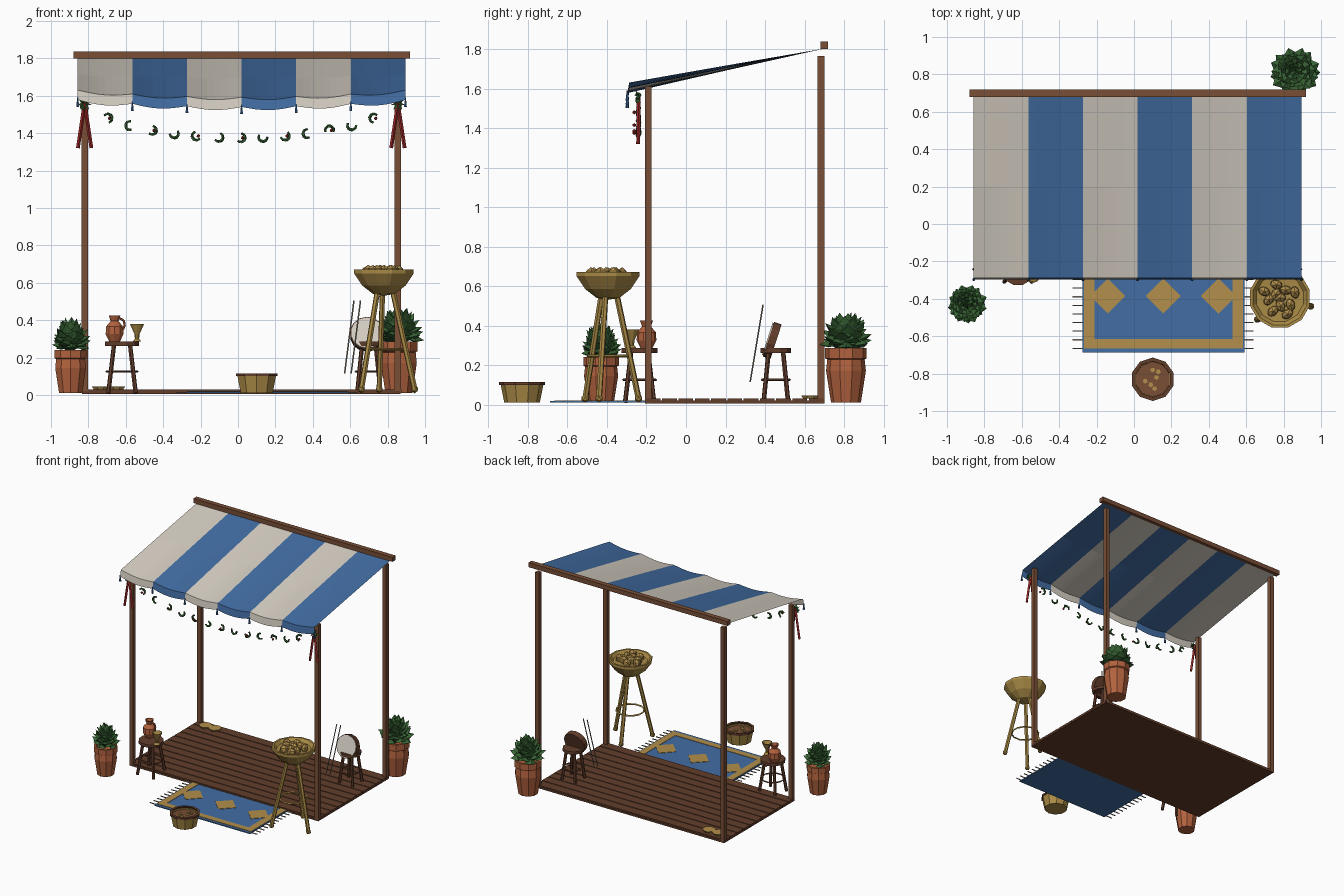
import bpy, bmesh, math, random
from mathutils import Vector, Matrix

if "Cube" in bpy.data.objects:
    bpy.data.objects.remove(bpy.data.objects["Cube"])

random.seed(4)


def lin(c):
    c /= 255
    return c / 12.92 if c <= 0.04045 else ((c + 0.055) / 1.055) ** 2.4


def material(name, r, g, b):
    m = bpy.data.materials.new(name)
    m.diffuse_color = (lin(r), lin(g), lin(b), 1)
    m.use_nodes = True
    m.node_tree.nodes["Principled BSDF"].inputs["Base Color"].default_value = m.diffuse_color
    return m


CREAM = material("cream canvas", 212, 205, 193)
BLUE = material("blue cloth", 66, 109, 163)
WOOD = material("post wood", 120, 78, 53)
DARK = material("dark wood", 98, 61, 43)
CLAY = material("terracotta", 178, 98, 62)
GREEN = material("leaf green", 56, 100, 52)
OCHRE = material("ochre", 178, 143, 76)
BRASS = material("brass", 170, 139, 70)
RED = material("red ribbon", 165, 42, 42)
GREY = material("grey stick", 150, 145, 133)


def finish(bm, name, *mats):
    bmesh.ops.remove_doubles(bm, verts=bm.verts, dist=1e-5)
    bmesh.ops.recalc_face_normals(bm, faces=bm.faces)
    me = bpy.data.meshes.new(name)
    bm.to_mesh(me)
    bm.free()
    for m in mats:
        me.materials.append(m)
    ob = bpy.data.objects.new(name, me)
    bpy.context.collection.objects.link(ob)
    return ob


def add_box(bm, x0, x1, y0, y1, z0, z1):
    mat = Matrix.Translation(((x0 + x1) / 2, (y0 + y1) / 2, (z0 + z1) / 2)) @ \
        Matrix.Diagonal((x1 - x0, y1 - y0, z1 - z0, 1))
    bmesh.ops.create_cube(bm, size=1, matrix=mat)


def box(name, mat, *dims):
    bm = bmesh.new()
    add_box(bm, *dims)
    return finish(bm, name, mat)


def add_rod(bm, a, b, r, n=6, r2=None):
    a, b = Vector(a), Vector(b)
    d = b - a
    m = Matrix.Translation((a + b) / 2) @ d.to_track_quat('Z', 'Y').to_matrix().to_4x4()
    bmesh.ops.create_cone(bm, cap_ends=True, segments=n, radius1=r,
                          radius2=r if r2 is None else r2, depth=d.length, matrix=m)


def lathe(name, mat, profile, loc, n=10, closed=False):
    """Spin a list of (radius, height) around z."""
    bm = bmesh.new()
    pts = profile + profile[:1] if closed else profile
    rings = [[bm.verts.new((r * math.cos(t), r * math.sin(t), z))
              for t in (2 * math.pi * (i + .5) / n for i in range(n))] for r, z in pts]
    for p, q in zip(rings, rings[1:]):
        for i in range(n):
            j = (i + 1) % n
            bm.faces.new((p[i], p[j], q[j], q[i]))
    bmesh.ops.translate(bm, verts=bm.verts, vec=loc)
    bmesh.ops.dissolve_degenerate(bm, dist=1e-5, edges=bm.edges)
    return finish(bm, name, mat)


def ring(name, mat, r, t, loc, n=12):
    return lathe(name, mat, [(r + t, 0), (r, t), (r - t, 0), (r, -t)], loc, n, True)


# Platform with separate planks
box("platform_base", DARK, -.835, .87, -.207, .70, .006, .02)
bm = bmesh.new()
step = .907 / 11
for i in range(11):
    y = -.207 + i * step
    add_box(bm, -.838, .873, y + .004, y + step - .004, .012, .03)
finish(bm, "platform_planks", DARK)

# Posts and ridge beam
for x in (-.82, .855):
    box("front_post", WOOD, x - .017, x + .017, -.207, -.175, .01, 1.61)
    box("back_post", WOOD, x - .017, x + .017, .667, .702, .01, 1.765)
box("ridge_beam", WOOD, -.88, .92, .68, .72, 1.80, 1.837)

# Striped canopy with scalloped valance
X0, SW, SEG = -.857, .292, 8


def seam_z(x):
    u = (x - .02) / .876
    s = (x - X0) / SW
    return 1.592 + .038 * u * u - .014 * math.sin(math.pi * (s % 1))


def hem_z(x):
    s = (x - X0) / SW
    return seam_z(x) - .052 - .004 * math.sin(math.pi * (s % 1))


bm = bmesh.new()
cols = []
for i in range(6 * SEG + 1):
    x = X0 + SW * i / SEG
    z = seam_z(x)
    cols.append([bm.verts.new(p) for p in
                 ((x, .70, 1.802), (x, .2, 1.802 + (z - 1.802) * .5), (x, -.288, z), (x, -.296, hem_z(x)))])
for i, (p, q) in enumerate(zip(cols, cols[1:])):
    for k in range(3):
        f = bm.faces.new((p[k], q[k], q[k + 1], p[k + 1]))
        f.material_index = (i // SEG) % 2
finish(bm, "striped_canopy", CREAM, BLUE)

# Tassels at the stripe seams
bm = bmesh.new()
for i in range(7):
    x = X0 + SW * i
    z = hem_z(x) + .012
    add_rod(bm, (x, -.297, z), (x, -.297, z - .02), .004)
    add_rod(bm, (x, -.297, z - .05), (x, -.297, z - .015), .009, 6, .005)
finish(bm, "tassels", BLUE)


def add_leaf(bm, base, direction, length, width):
    """Folded diamond leaf with some thickness."""
    d = direction.normalized()
    side = d.cross(Vector((0, 0, 1)))
    side = side.normalized() if side.length > .1 else Vector((1, 0, 0))
    up = side.cross(d)
    mid = base + d * length * .5
    a, tip = bm.verts.new(base), bm.verts.new(base + d * length - up * length * .12)
    l, r = (bm.verts.new(mid + s * side * width - up * width * .3) for s in (1, -1))
    top, low = bm.verts.new(mid + up * width * .45), bm.verts.new(mid - up * width * .4)
    for p, q in ((l, top), (top, r), (r, low), (low, l)):
        bm.faces.new((a, p, q))
        bm.faces.new((tip, q, p))


# Garland sprigs with berries
leaves, berries = bmesh.new(), bmesh.new()
for i in range(15):
    u = (i - 7) / 7
    c = Vector((.015 + .83 * u, -.24, 1.375 + .12 * u * u + .055 * u ** 8))
    start = random.uniform(0, 6.28)
    pts = [c + Vector((math.cos(start + k * .75), random.uniform(-.3, .3),
                       math.sin(start + k * .75))) * .024 for k in range(6)]
    for k, (a, b) in enumerate(zip(pts, pts[1:])):
        add_rod(leaves, a, b, .009 - .0012 * abs(k - 2), 5)
    if i % 2 == 1 or i == 7:
        bmesh.ops.create_icosphere(berries, subdivisions=1, radius=.01,
                                   matrix=Matrix.Translation(c + Vector((.01, -.022, 0))))
# Leaf knots on the front posts
for x in (-.82, .855):
    for k in range(8):
        t = k * math.pi / 4
        add_leaf(leaves, Vector((x, -.24, 1.555)), Vector((math.cos(t), -.3, math.sin(t))), .04, .014)
finish(leaves, "garland_leaves", GREEN)
finish(berries, "garland_berries", RED)

# Red ribbons
bm = bmesh.new()
for x in (-.82, .855):
    for s in (-1, 1):
        add_rod(bm, (x, -.24, 1.56), (x + s * .036, -.242, 1.32), .010, 4)
finish(bm, "ribbons", RED)


# Potted plants
def plant(x, y, rad, h, leaf_r, top):
    lathe("plant_pot", CLAY, [(0, .01), (rad * .72, .01), (rad * .96, h * .6), (rad * .9, h * .8),
                              (rad, h * .82), (rad, h), (rad * .82, h), (rad * .8, h * .9), (0, h * .9)], (x, y, 0))
    bm = bmesh.new()
    c = Vector((x, y, h + .01))
    for k in range(46):
        t = k * 2.4
        e = .05 + 1.45 * (k / 46)
        d = Vector((math.cos(t) * math.cos(e), math.sin(t) * math.cos(e), math.sin(e)))
        reach = Vector((d.x * leaf_r, d.y * leaf_r, d.z * (top - h - .01)))
        tip = random.uniform(.88, 1.03)
        add_leaf(bm, c + reach * .3, reach, reach.length * (tip - .3), leaf_r * .34)
    bmesh.ops.create_icosphere(bm, subdivisions=1, radius=leaf_r * .68,
                               matrix=Matrix.Translation(c + Vector((0, 0, .05))))
    finish(bm, "plant_leaves", GREEN)


plant(-.895, -.43, .09, .24, .112, .415)
plant(.86, .81, .105, .285, .138, .475)


# Stools
def stool(x, y, r):
    lathe("stool_seat", DARK, [(0, .262), (r, .262), (r, .285), (0, .285)], (x, y, 0), 12)
    bm = bmesh.new()
    for k in range(4):
        t = math.pi / 4 + k * math.pi / 2
        c, s = math.cos(t), math.sin(t)
        add_rod(bm, (x + c * r * 1.1, y + s * r * 1.1, .01), (x + c * r * .65, y + s * r * .65, .265), .012)
    finish(bm, "stool_legs", DARK)
    ring("stool_rung", DARK, r * .92, .006, (x, y, .125))


stool(-.62, -.235, .094)
stool(.70, .455, .08)

# Jug and goblet
lathe("jug", CLAY, [(0, .285), (.03, .285), (.05, .325), (.048, .365), (.022, .395), (.033, .425),
                    (.026, .425), (.016, .395), (0, .39)], (-.66, -.20, 0))
bm = bmesh.new()
hp = [(-.635, .41), (-.612, .4), (-.605, .375), (-.615, .35)]
for (a, b), (c, d) in zip(hp, hp[1:]):
    add_rod(bm, (a, -.2, b), (c, -.2, d), .006)
finish(bm, "jug_handle", CLAY)
lathe("goblet", BRASS, [(0, .285), (.025, .285), (.012, .30), (.014, .325), (.04, .38),
                        (.034, .38), (.012, .335), (0, .335)], (-.54, -.275, 0))

# Hand drum leaning on the back stool
tilt = Matrix.Translation((.69, .435, .325)) @ Matrix.Rotation(math.radians(72), 4, 'X')
for name, mat, r, lo, hi in (("drum_body", DARK, .092, -.022, .018), ("drum_head", CREAM, .086, .016, .024)):
    lathe(name, mat, [(0, lo), (r, lo), (r, hi), (0, hi)], (0, 0, 0), 14).data.transform(tilt)

# Thin sticks
bm = bmesh.new()
for x in (.57, .605):
    add_rod(bm, (x, .325, .115), (x + .05, .39, .505), .004)
finish(bm, "sticks", GREY)

# Tripod brazier
BX, BY = .78, -.395
lathe("brazier_bowl", BRASS, [(0, .53), (.06, .54), (.12, .585), (.165, .65), (.165, .67),
                              (.15, .67), (.13, .645), (0, .635)], (BX, BY, 0), 12)
bm = bmesh.new()
for fx, fy in ((.66, -.51), (.945, -.44), (.755, -.24)):
    foot = Vector((fx, fy, .03))
    hub = Vector((BX, BY, .56)) + (Vector((fx, fy, 0)) - Vector((BX, BY, 0))) * .28
    add_rod(bm, foot, hub, .015)
    bmesh.ops.create_icosphere(bm, subdivisions=1, radius=.021, matrix=Matrix.Translation(foot))
finish(bm, "brazier_legs", BRASS)
ring("brazier_ring", BRASS, .105, .007, (BX, BY, .245))
bm = bmesh.new()
for k in range(11):
    t, r = k * 2.4, .1 * math.sqrt(k / 11)
    m = Matrix.Translation((BX + r * math.cos(t), BY + r * math.sin(t), .66)) @ \
        Matrix.Rotation(k, 4, 'Z') @ Matrix.Diagonal((1.1, .8, 1.05, 1))
    bmesh.ops.create_icosphere(bm, subdivisions=1, radius=.034, matrix=m)
finish(bm, "brazier_lumps", OCHRE)

# Front tub with flakes
TX, TY = .10, -.83
lathe("tub", BRASS, [(0, .01), (.09, .01), (.108, .1), (.095, .1), (.09, .07), (0, .07)], (TX, TY, 0))
lathe("tub_rim", DARK, [(.104, .1), (.116, .1), (.116, .115), (.096, .115)], (TX, TY, 0), 10, True)
lathe("tub_filling", WOOD, [(0, .08), (.097, .08), (.097, .092), (0, .092)], (TX, TY, 0))
bm = bmesh.new()
for dx, dy in ((-.04, -.01), (0, .05), (.02, .01), (.03, .04), (-.01, -.03), (.01, -.05)):
    add_rod(bm, (TX + dx, TY + dy, .09), (TX + dx, TY + dy, .098), .014, 5)
finish(bm, "tub_flakes", OCHRE)

# Rug with border, diamonds and fringe
box("rug", BLUE, -.275, .59, -.688, -.08, .01, .018)
bm = bmesh.new()
for d in ((-.268, -.212, -.665, -.10), (.527, .583, -.665, -.10), (-.268, .583, -.665, -.615), (-.268, .583, -.15, -.10)):
    add_box(bm, *d, .016, .021)
for x in (-.14, .157, .452):
    add_rod(bm, (x, -.385, .016), (x, -.385, .021), .094, 4)
finish(bm, "rug_pattern", OCHRE)
bm = bmesh.new()
for i in range(13):
    y = -.665 + i * .046
    for x0, x1 in ((-.33, -.27), (.585, .64)):
        add_box(bm, x0, x1, y - .003, y + .003, .01, .016)
finish(bm, "rug_fringe", GREY)

# Flat dishes on the platform
for x, y in ((-.735, .63), (-.65, .63)):
    lathe("flat_dish", OCHRE, [(0, .03), (.04, .03), (.05, .045), (0, .045)], (x, y, 0), 8)
